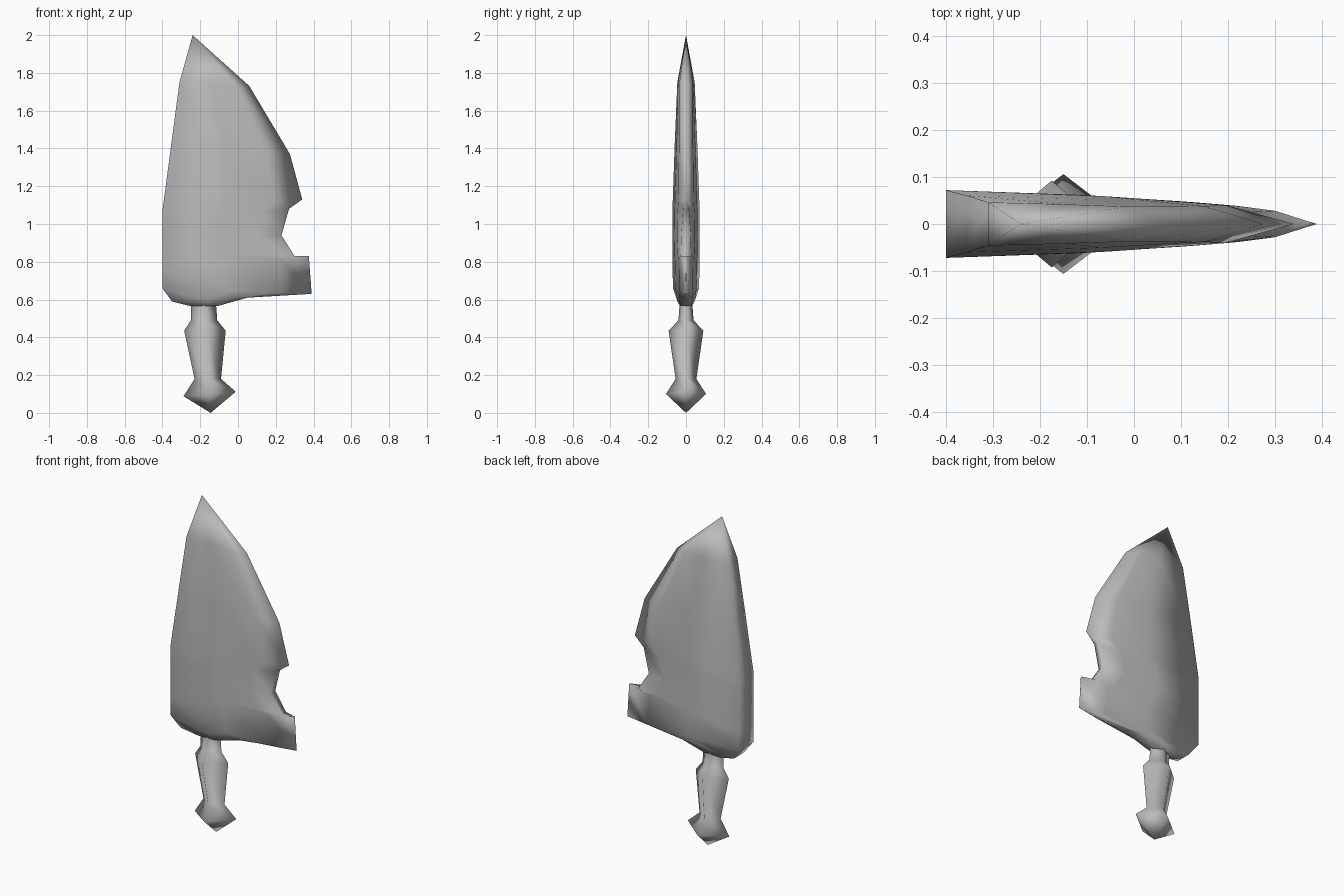
import bpy, bmesh
from mathutils import Vector

if "Cube" in bpy.data.objects:
    bpy.data.objects.remove(bpy.data.objects["Cube"])

# One plain grey for the whole weapon
grey = bpy.data.materials.new("plain_grey")
grey.use_nodes = True
colour = (0.5, 0.5, 0.5, 1)
grey.diffuse_color = colour
grey.node_tree.nodes["Principled BSDF"].inputs["Base Color"].default_value = colour


def loft(name, rings):
    """Skin a list of equal-length closed rings, cap the ends, shade smooth."""
    bm = bmesh.new()
    rows = [[bm.verts.new(p) for p in ring] for ring in rings]
    count = len(rows[0])
    for upper, lower in zip(rows, rows[1:]):
        for i in range(count):
            j = (i + 1) % count
            bm.faces.new((upper[i], upper[j], lower[j], lower[i]))
    bm.faces.new(rows[0])
    bm.faces.new(rows[-1])
    bmesh.ops.remove_doubles(bm, verts=bm.verts, dist=0.0005)
    bmesh.ops.recalc_face_normals(bm, faces=bm.faces)
    for face in bm.faces:
        face.smooth = True
    mesh = bpy.data.meshes.new(name)
    bm.to_mesh(mesh)
    bm.free()
    mesh.materials.append(grey)
    obj = bpy.data.objects.new(name, mesh)
    bpy.context.collection.objects.link(obj)
    return obj


def half_thickness(x):
    """Blade thins from the flat spine towards the cutting edge."""
    u = x + 0.4
    return 0.072 - 0.02 * u - 0.055 * u * u


def blade_ring(spine_x, spine_z, edge_x, edge_z, scale, edge_half):
    spine, edge = Vector((spine_x, 0, spine_z)), Vector((edge_x, 0, edge_z))
    front = []
    for f in (0, 0.45, 0.8):
        p = spine.lerp(edge, f)
        front.append(p + Vector((0, -half_thickness(p.x) * scale, 0)))
    front.append(edge - Vector((0, edge_half, 0)))
    back = [Vector((p.x, -p.y, p.z)) for p in reversed(front)]
    return front + back


# Blade rows: spine x, spine z, edge x, edge z, thickness scale, edge half width
blade_rows = [
    (-0.24, 2.00, -0.24, 2.00, 0, 0),
    (-0.31, 1.75, 0.06, 1.73, 0.66, 0),
    (-0.355, 1.41, 0.275, 1.37, 0.85, 0),
    (-0.40, 1.07, 0.34, 1.13, 1, 0),
    (-0.40, 1.01, 0.27, 1.08, 1, 0.015),
    (-0.40, 0.92, 0.23, 0.94, 1, 0.025),
    (-0.40, 0.84, 0.30, 0.83, 1, 0.028),
    (-0.40, 0.77, 0.375, 0.83, 1, 0.004),
    (-0.40, 0.66, 0.39, 0.63, 0.95, 0),
    (-0.35, 0.59, 0.05, 0.61, 0.65, 0.02),
    (-0.25, 0.565, -0.11, 0.565, 0.45, 0.015),
]
loft("blade", [blade_ring(*row) for row in blade_rows])


def diamond(left, right, z, depth, tilt=0):
    """Four-sided handle section with corners on the axes."""
    mid = (left + right) / 2
    return [(left, 0, z - tilt), (mid, -depth, z), (right, 0, z + tilt), (mid, depth, z)]


# Handle: neck, grip and pommel, from top to bottom
loft("handle", [
    diamond(-0.23, -0.14, 0.62, 0.02),
    diamond(-0.25, -0.115, 0.56, 0.035),
    diamond(-0.25, -0.11, 0.49, 0.04),
    diamond(-0.285, -0.065, 0.435, 0.092),
    diamond(-0.23, -0.09, 0.18, 0.055),
    diamond(-0.288, -0.012, 0.10, 0.106, 0.012),
    diamond(-0.145, -0.145, 0, 0),
])
